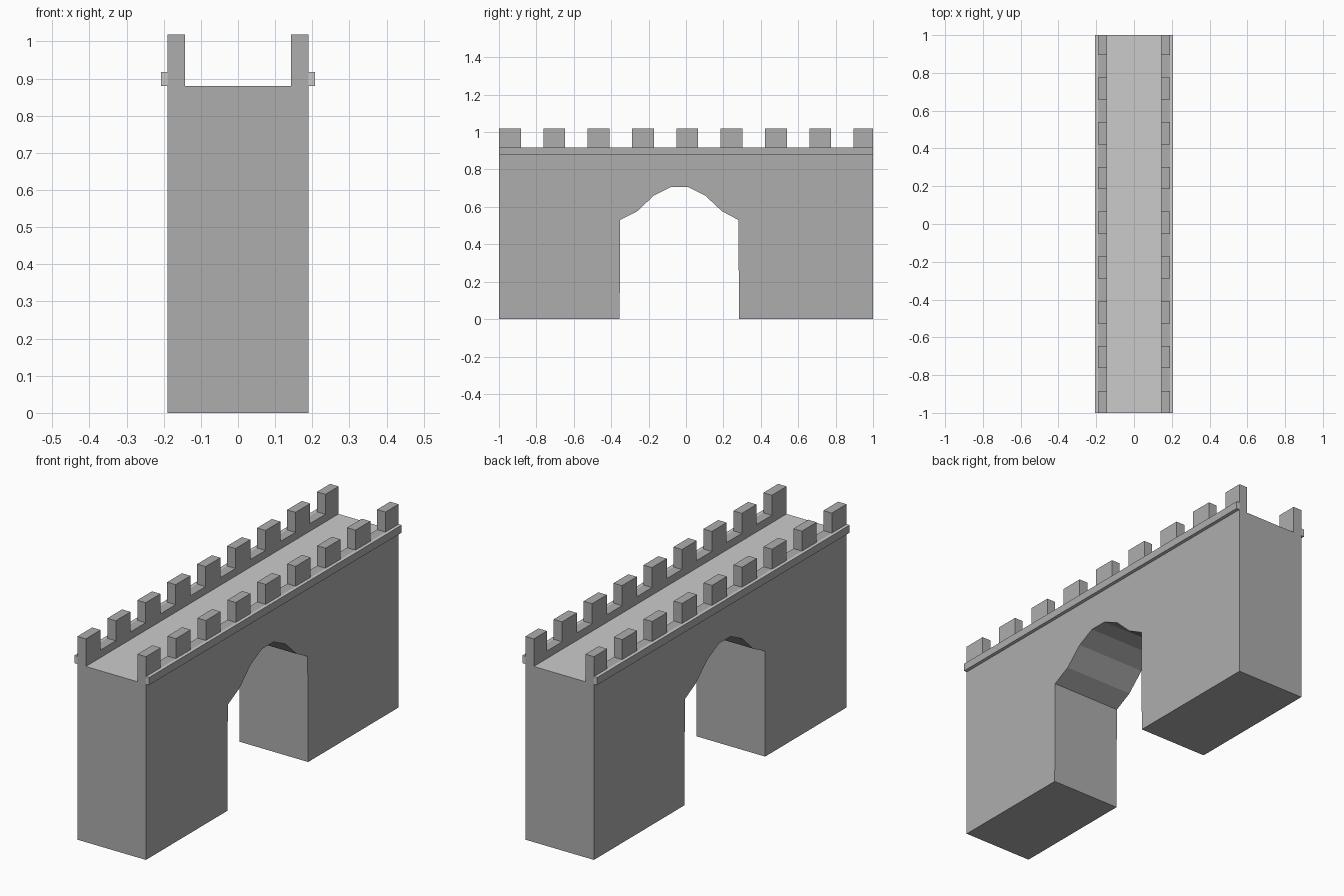
import bpy, bmesh

if "Cube" in bpy.data.objects:
    bpy.data.objects.remove(bpy.data.objects["Cube"])


def extrude_x(name, profile, x0, x1, mirror=False):
    """Extrude a closed (y, z) profile from x0 to x1, optionally mirrored in x."""
    bm = bmesh.new()
    face = bm.faces.new([bm.verts.new((x0, y, z)) for y, z in profile])
    new = bmesh.ops.extrude_face_region(bm, geom=[face])["geom"]
    verts = [g for g in new if isinstance(g, bmesh.types.BMVert)]
    bmesh.ops.translate(bm, verts=verts, vec=(x1 - x0, 0, 0))
    bmesh.ops.recalc_face_normals(bm, faces=bm.faces)
    mesh = bpy.data.meshes.new(name)
    bm.to_mesh(mesh)
    bm.free()
    obj = bpy.data.objects.new(name, mesh)
    bpy.context.collection.objects.link(obj)
    if mirror:
        obj.modifiers.new("Mirror", 'MIRROR').use_mirror_merge = False
    return obj


def paint(obj, is_pale):
    """Dark stone everywhere, pale stone on faces chosen by is_pale."""
    obj.data.materials.append(dark)
    obj.data.materials.append(pale)
    for p in obj.data.polygons:
        p.material_index = int(is_pale(p))


dark = bpy.data.materials.new("dark_stone")
dark.diffuse_color = (0.423, 0.423, 0.423, 1)
dark.use_nodes = True
dark.node_tree.nodes["Principled BSDF"].inputs["Base Color"].default_value = dark.diffuse_color
pale = bpy.data.materials.new("pale_stone")
pale.diffuse_color = (0.8, 0.8, 0.8, 1)
pale.use_nodes = True
pale.node_tree.nodes["Principled BSDF"].inputs["Base Color"].default_value = pale.diffuse_color

HALF = 0.19       # half thickness of the wall
DECK = 0.88       # walkway height
RAIL = 0.918      # low parapet height
TOP = 1.018       # merlon height

# Wall with faceted archway; the walkway on top is pale
arch = [(-0.355, 0), (-0.352, 0.53), (-0.26, 0.577), (-0.172, 0.661),
        (-0.082, 0.706), (0.01, 0.706), (0.102, 0.661), (0.192, 0.577),
        (0.28, 0.53), (0.284, 0)]
wall = extrude_x("gate_wall", [(-1, 0)] + arch + [(1, 0), (1, DECK), (-1, DECK)],
                 -HALF, HALF)
paint(wall, lambda p: p.normal.z > 0.9)

# Crenellated parapets on both edges of the walkway
step, width, count = 0.237, 0.117, 9
teeth = []
for i in range(count):
    y0 = -1 + i * step
    y1 = min(y0 + width, 1)
    teeth += [(y0, RAIL), (y0, TOP), (y1, TOP), (y1, RAIL)]
# The first and last merlons are flush with the wall ends
profile = [(-1, DECK)] + teeth[1:-1] + [(1, DECK)]
parapet = extrude_x("parapet", profile, 0.143, HALF, mirror=True)
paint(parapet, lambda p: False)

# Projecting string course along both outer faces, pale except its front
ledge = extrude_x("ledge", [(-1, DECK), (1, DECK), (1, RAIL), (-1, RAIL)],
                  HALF, 0.207, mirror=True)
paint(ledge, lambda p: abs(p.normal.x) < 0.5)
